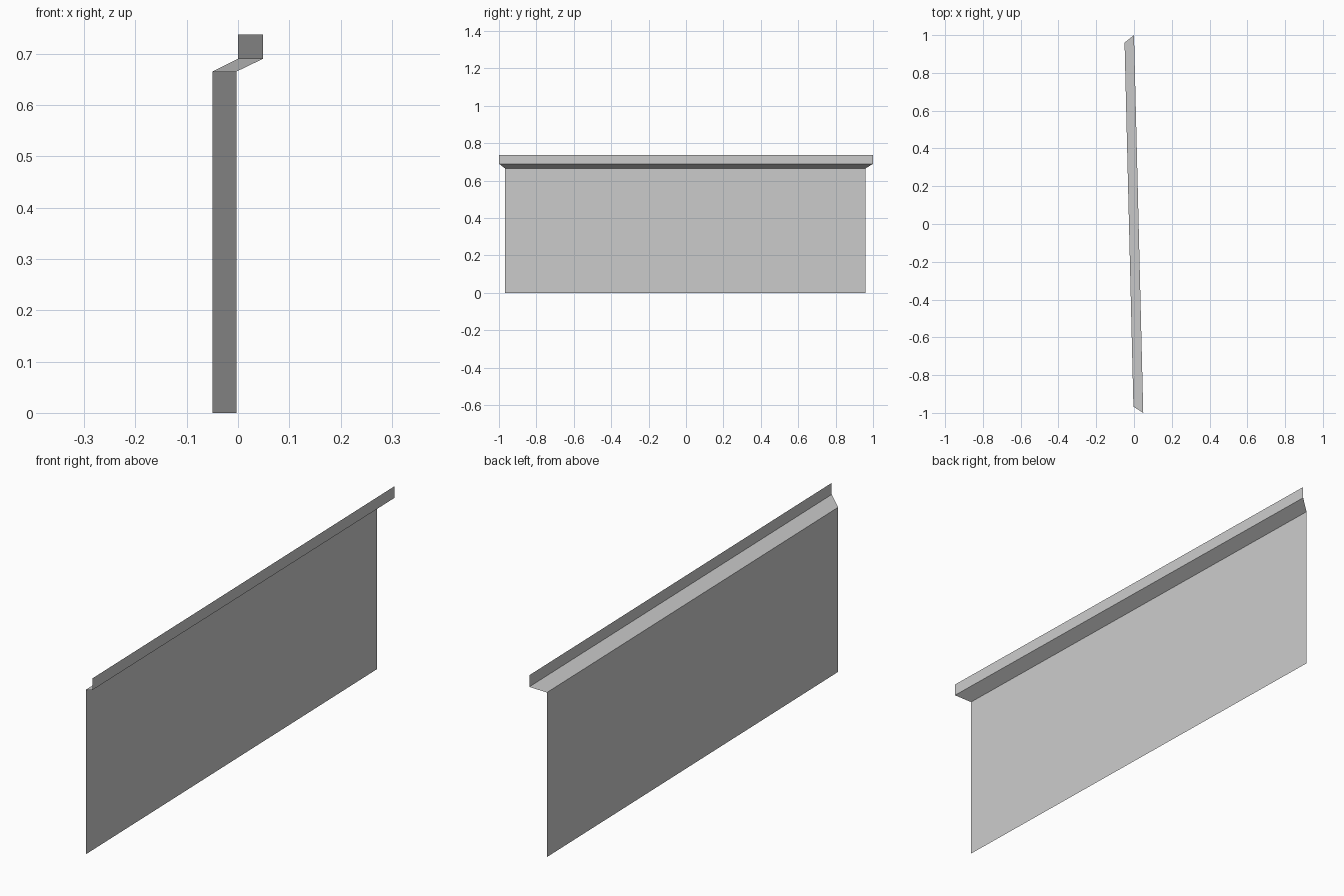
import bpy, bmesh

if "Cube" in bpy.data.objects:
    bpy.data.objects.remove(bpy.data.objects["Cube"])

# Profile rows from bottom to top: (near end x, near y, far end x, far y, z)
LOWER = (-0.003, -0.967, -0.05, 0.96)
UPPER = (0.049, -1.0, 0.0, 1.0)
rows = [(LOWER, 0.0), (LOWER, 0.665), (UPPER, 0.69), (UPPER, 0.737)]

# Thin wall panel with a sloping ledge and an upright top lip
bm = bmesh.new()
previous = None
for (x0, y0, x1, y1), z in rows:
    edge = [bm.verts.new((x0, y0, z)), bm.verts.new((x1, y1, z))]
    if previous:
        bm.faces.new((previous[0], previous[1], edge[1], edge[0]))
    previous = edge

mesh = bpy.data.meshes.new("wall_panel")
bm.to_mesh(mesh)
bm.free()
panel = bpy.data.objects.new("wall_panel", mesh)
bpy.context.collection.objects.link(panel)
